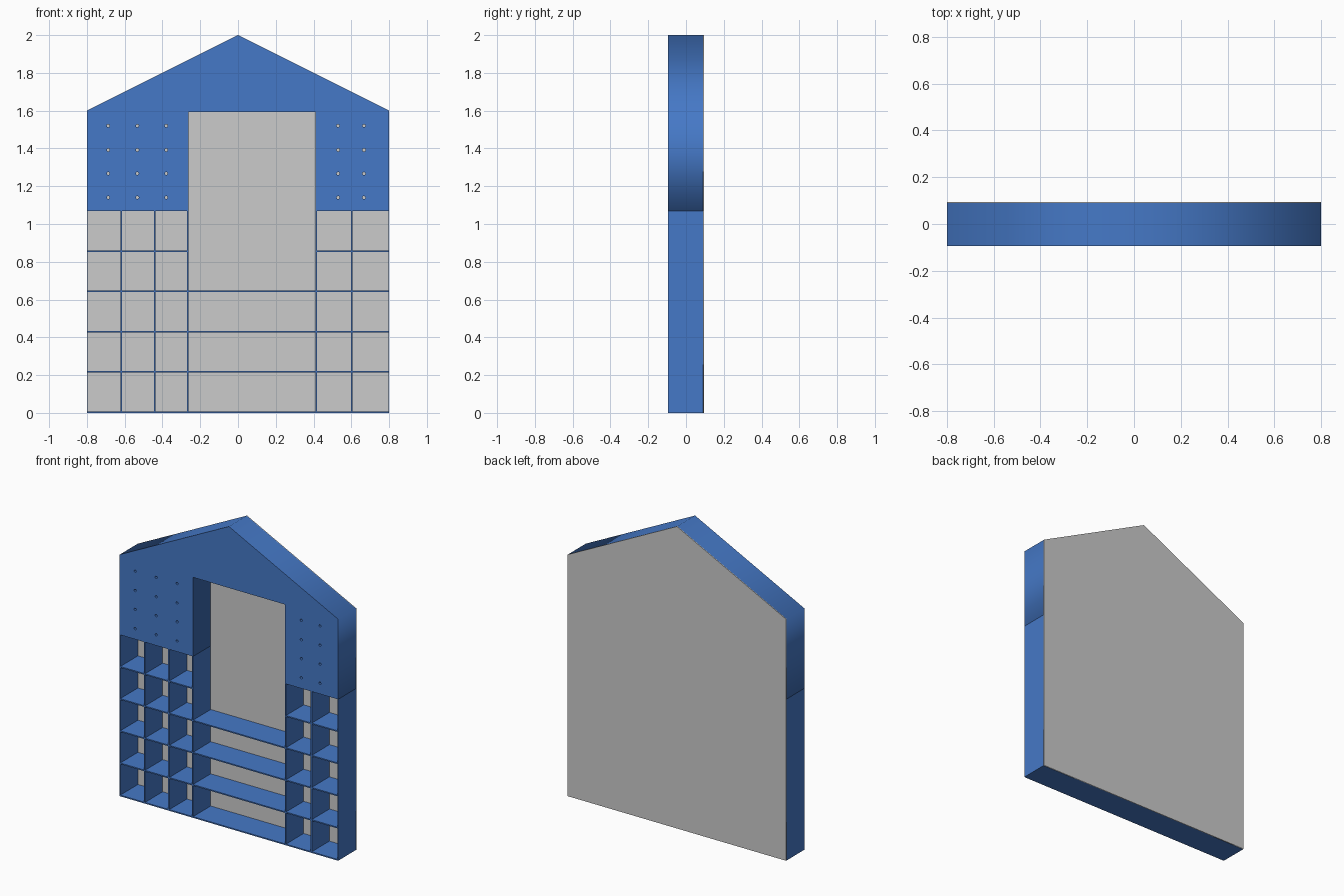
import bpy
import math

if "Cube" in bpy.data.objects:
    bpy.data.objects.remove(bpy.data.objects["Cube"])

FRONT, BACK, REAR = -0.095, 0.09, 0.095   # front face, backing board front and rear
T = 0.008                                 # board thickness

blue = bpy.data.materials.new("blue")
blue.diffuse_color = (0.06, 0.19, 0.57, 1)
blue.use_nodes = True
blue.node_tree.nodes["Principled BSDF"].inputs["Base Color"].default_value = blue.diffuse_color


def plate(name, loops, y0, y1, mat=None):
    """Flat plate in the xz plane; loops after the first are holes."""
    cu = bpy.data.curves.new(name, 'CURVE')
    cu.dimensions = '2D'
    cu.fill_mode = 'BOTH'
    cu.extrude = (y1 - y0) / 2
    for pts in loops:
        sp = cu.splines.new('POLY')
        sp.points.add(len(pts) - 1)
        for p, (x, z) in zip(sp.points, pts):
            p.co = (x, z, 0, 1)
        sp.use_cyclic_u = True
    ob = bpy.data.objects.new(name, cu)
    bpy.context.collection.objects.link(ob)
    ob.rotation_euler = (math.pi / 2, 0, 0)
    ob.location.y = (y0 + y1) / 2
    bpy.ops.object.select_all(action='DESELECT')
    bpy.context.view_layer.objects.active = ob
    ob.select_set(True)
    bpy.ops.object.convert(target='MESH')
    ob = bpy.context.object
    if mat:
        ob.data.materials.clear()
        ob.data.materials.append(mat)
    return ob


def board(name, x0, x1, z0, z1):
    bpy.ops.mesh.primitive_cube_add(
        size=1, location=((x0 + x1) / 2, (FRONT + BACK) / 2, (z0 + z1) / 2))
    ob = bpy.context.object
    ob.name = name
    ob.scale = (x1 - x0, BACK - FRONT, z1 - z0)
    ob.data.materials.append(blue)


def circle(x, z, r=0.008, n=12):
    return [(x + r * math.cos(2 * math.pi * i / n),
             z + r * math.sin(2 * math.pi * i / n)) for i in range(n)]


# Grey backing board in the house outline
plate("back_board", [[(-.8, 0), (.8, 0), (.8, 1.6), (0, 2), (-.8, 1.6)]], BACK, REAR)

# Gable block with central opening and peg holes
L, R, LOW, TOP = -0.263, 0.41, 1.069, 1.593
outline = [(-.8, LOW), (L, LOW), (L, TOP), (R, TOP), (R, LOW),
           (.8, LOW), (.8, 1.6), (0, 2), (-.8, 1.6)]
holes = [circle(x, z) for x in (-.687, -.533, -.38, .53, .667)
         for z in (1.14, 1.267, 1.392, 1.52)]
plate("gable_block", [outline] + holes, FRONT, BACK, blue)

# Upright dividers
for x in (-.619, -.441, L - T / 2, R + T / 2, .603):
    board("divider", x - T / 2, x + T / 2, 0, LOW)
board("left_side", -.8, -.8 + T / 2, 0, LOW)
board("right_side", .8 - T / 2, .8, 0, LOW)

# Base and full-width shelves
for k in range(4):
    z = T / 2 + k * 0.213
    board("base" if k == 0 else "shelf", -.8, .8, z - T / 2, z + T / 2)

# Top shelves beside the opening
z = T / 2 + 4 * 0.213
board("left_top_shelf", -.8, L, z - T / 2, z + T / 2)
board("right_top_shelf", R, .8, z - T / 2, z + T / 2)
